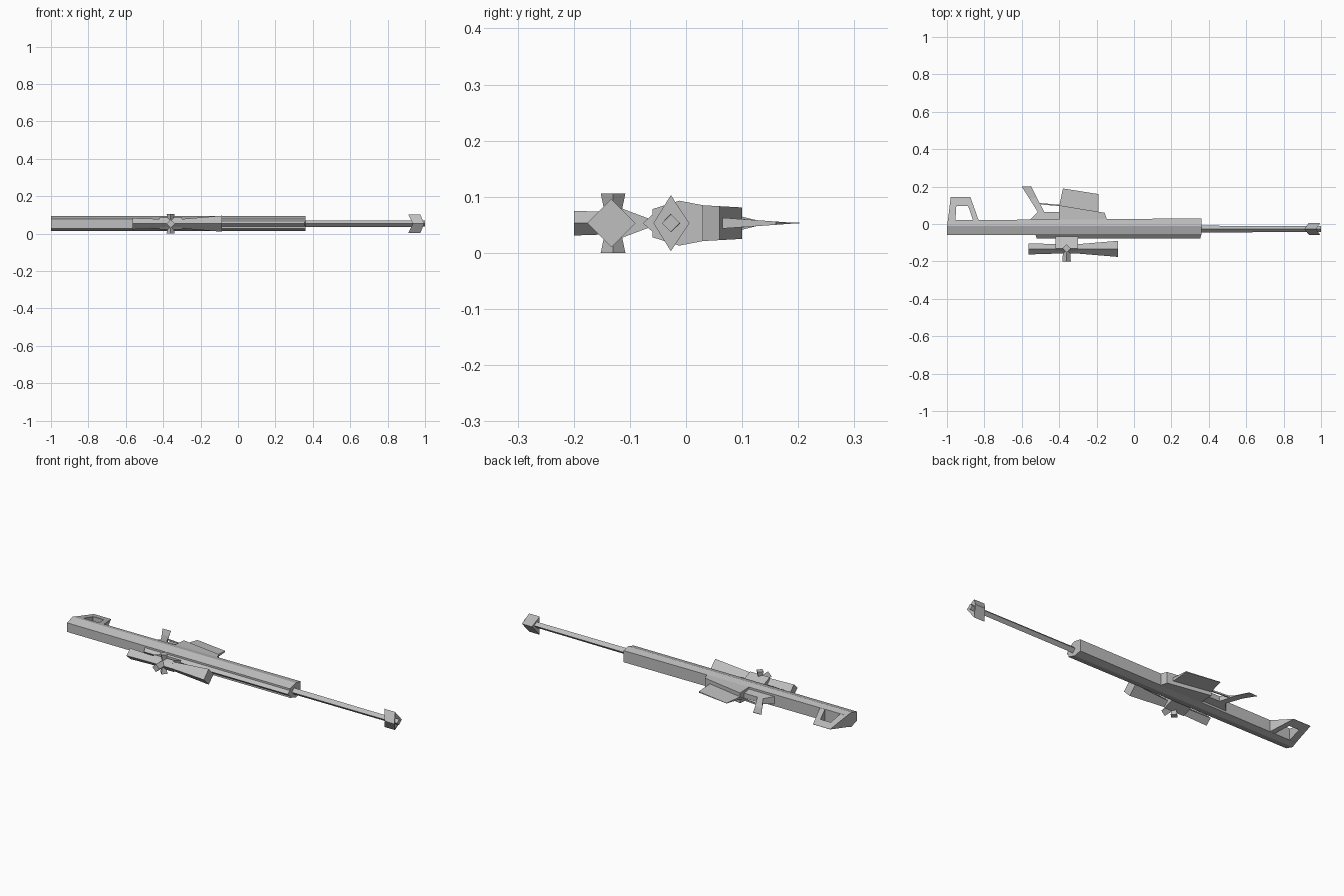
import bpy, bmesh, math
from mathutils import Vector

if "Cube" in bpy.data.objects:
    bpy.data.objects.remove(bpy.data.objects["Cube"])

ZC = 0.053  # centre plane of the rifle, which lies on its side

steel = bpy.data.materials.new("grey_metal")
steel.diffuse_color = (0.52, 0.52, 0.52, 1)
steel.use_nodes = True
steel.node_tree.nodes["Principled BSDF"].inputs["Base Color"].default_value = steel.diffuse_color


def finish(name, bm):
    bmesh.ops.recalc_face_normals(bm, faces=bm.faces)
    me = bpy.data.meshes.new(name)
    bm.to_mesh(me)
    bm.free()
    me.materials.append(steel)
    ob = bpy.data.objects.new(name, me)
    bpy.context.collection.objects.link(ob)
    return ob


def loft(name, rings):
    """Skin a list of closed rings with equal point counts and cap both ends."""
    bm = bmesh.new()
    vs = [[bm.verts.new(p) for p in r] for r in rings]
    n = len(vs[0])
    for a, b in zip(vs, vs[1:]):
        for i in range(n):
            j = (i + 1) % n
            bm.faces.new((a[i], a[j], b[j], b[i]))
    bm.faces.new(vs[0])
    bm.faces.new(list(reversed(vs[-1])))
    return finish(name, bm)


def plate(name, pts, half):
    """Side profile in x, y, mirrored about ZC; half(y) is the half thickness."""
    return loft(name, [[(x, y, ZC + s * half(y)) for x, y in pts] for s in (-1, 1)])


def wedge(y0, h0, y1, h1):
    return lambda y: h0 + (h1 - h0) * (y - y0) / (y1 - y0)


def diamond_bar(name, axis, centre, stations):
    """Four-sided bar along an axis from (position, radius) stations."""
    c, k = Vector(centre), "xyz".index(axis)
    u, v = [Vector([float(m == i) for m in range(3)]) for i in range(3) if i != k]
    w = Vector([float(m == k) for m in range(3)])
    rings = []
    for pos, r in stations:
        o = c.copy()
        o[k] = pos
        rings.append([o + u * r, o + v * r, o - u * r, o - v * r])
    return loft(name, rings)


# Long faceted receiver and handguard
def body_ring(x_top, x_low, low):
    side = [(x_top, -0.06, 0.025), (x_top, -0.012, 0.04), (x_low, low, 0.032)]
    return ([(x, y, ZC + h) for x, y, h in side] +
            [(x, y, ZC - h) for x, y, h in reversed(side)])


loft("receiver", [body_ring(-1.0, -0.995, 0.02), body_ring(0.36, 0.36, 0.03)])

# V-shaped top rail
loft("top_rail", [[(x0, -0.05, ZC + 0.024), (x1, -0.077, ZC), (x0, -0.05, ZC - 0.024)]
                  for x0, x1 in ((-0.53, -0.52), (0.36, 0.355))])

# Open stock loop tapering to an edge
plate("stock_loop", [(-0.995, 0.018), (-0.98, 0.145), (-0.875, 0.145), (-0.83, 0.018),
                     (-0.86, 0.018), (-0.887, 0.097), (-0.95, 0.097), (-0.955, 0.018)],
      wedge(0.018, 0.032, 0.145, 0.0005))

# Pistol grip: wedge root and thin tip
plate("grip_root", [(-0.56, 0.018), (-0.515, 0.065), (-0.562, 0.14), (-0.519, 0.14),
                    (-0.48, 0.065), (-0.39, 0.065), (-0.39, 0.018)],
      wedge(0.018, 0.022, 0.14, 0.001))
plate("grip_tip", [(-0.562, 0.14), (-0.6, 0.2), (-0.55, 0.202), (-0.519, 0.14)],
      lambda y: 0.001)
plate("trigger_guard", [(-0.503, 0.112), (-0.4, 0.103), (-0.4, 0.096), (-0.497, 0.104)],
      lambda y: 0.004)

# Magazine well and magazine
plate("magazine_well", [(-0.4, 0.01), (-0.4, 0.1), (-0.157, 0.06), (-0.14, 0.01)],
      wedge(0.01, 0.033, 0.1, 0.028))
plate("magazine", [(-0.4, 0.095), (-0.38, 0.19), (-0.19, 0.16), (-0.19, 0.06)],
      wedge(0.06, 0.01, 0.19, 0.0008))

# Barrel
diamond_bar("barrel", "x", (0, -0.027, ZC), [(0.34, 0.018), (1.0, 0.016)])

# Swept muzzle brake with a diamond section
loft("muzzle_brake", [
    [(xm, -0.058, ZC), (xo, -0.027, ZC + 0.05), (xm, 0.006, ZC), (xo, -0.027, ZC - 0.05)]
    for xm, xo in ((0.935, 0.91), (0.995, 0.975))])

# Scope tube with flared ends
diamond_bar("scope_tube", "x", (0, -0.133, ZC),
            [(-0.565, 0.03), (-0.44, 0.026), (-0.29, 0.026), (-0.085, 0.043)])

# Scope mount
loft("scope_mount", [[(x, -0.066, ZC - 0.008), (x, -0.066, ZC + 0.008),
                      (x, -0.13, ZC + 0.032), (x, -0.155, ZC), (x, -0.13, ZC - 0.032)]
                     for x in (-0.42, -0.3)])

# Scope adjustment knobs on three sides
diamond_bar("scope_top_knob", "y", (-0.36, 0, ZC), [(-0.2, 0.022), (-0.14, 0.02)])
for side, s in (("left", 1), ("right", -1)):
    diamond_bar("scope_knob_" + side, "z", (-0.36, -0.13, 0),
                [(ZC + s * 0.015, 0.014), (ZC + s * 0.053, 0.022)])
